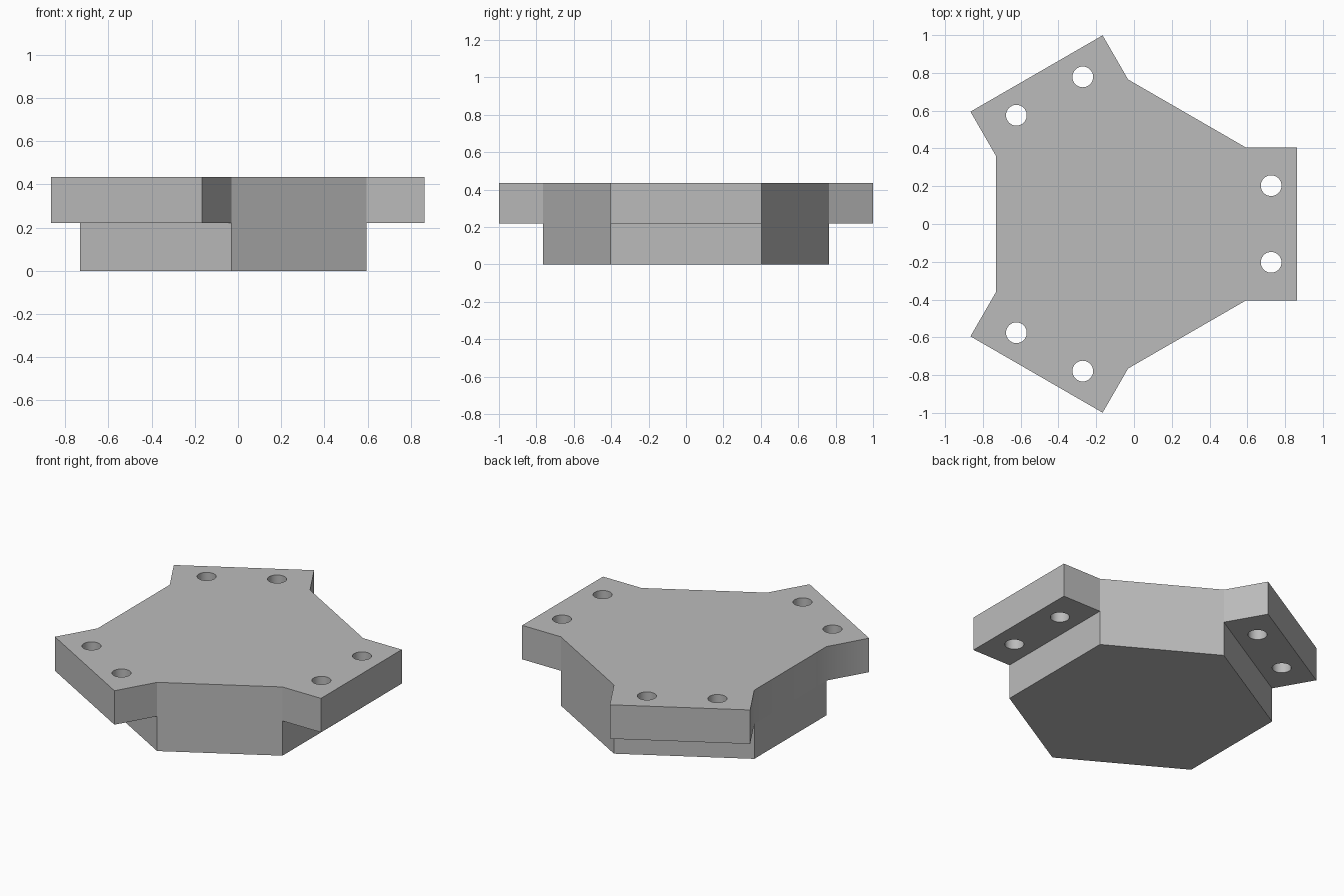
import bpy, bmesh
from math import cos, sin, pi, atan2
from mathutils import Matrix, Vector

if "Cube" in bpy.data.objects:
    bpy.data.objects.remove(bpy.data.objects["Cube"])

CENTRE_X = -0.056       # axis of the three-fold symmetry
HALF_WIDTH = 0.404      # half width of a mounting tab
BODY_REACH = 0.65       # axis to the wide side of the body
TAB_REACH = 0.92        # axis to the tab end
HOLE_REACH, HOLE_HALF_GAP, HOLE_RADIUS = 0.782, 0.203, 0.055
SHELF_Z, TOP_Z = 0.22, 0.435


def turned(x, y, step):
    """Point turned by a third of a circle per step about the symmetry axis."""
    p = Matrix.Rotation(step * 2 * pi / 3, 3, 'Z') @ Vector((x, y, 0))
    return p + Vector((CENTRE_X, 0, 0))


def extrude_up(bm, face, height):
    new = bmesh.ops.extrude_face_region(bm, geom=[face])["geom"]
    bmesh.ops.translate(bm, vec=(0, 0, height),
                        verts=[g for g in new if isinstance(g, bmesh.types.BMVert)])
    return next(g for g in new if isinstance(g, bmesh.types.BMFace))


def add_object(name, bm):
    mesh = bpy.data.meshes.new(name)
    bm.to_mesh(mesh)
    bm.free()
    obj = bpy.data.objects.new(name, mesh)
    bpy.context.collection.objects.link(obj)
    return obj


grey = bpy.data.materials.new("plain grey")
grey.use_nodes = True
colour = (0.5, 0.5, 0.5, 1)
grey.diffuse_color = colour
grey.node_tree.nodes["Principled BSDF"].inputs["Base Color"].default_value = colour

# Six-sided body in two storeys
bm = bmesh.new()
corners = [turned(BODY_REACH, s * HALF_WIDTH, i) for i in range(3) for s in (-1, 1)]
base = bm.faces.new([bm.verts.new(c) for c in corners])
shelf = extrude_up(bm, base, SHELF_Z)
extrude_up(bm, shelf, TOP_Z - SHELF_Z)
# The extruded storeys leave the base cap behind only when it is open
bmesh.ops.holes_fill(bm, edges=[e for e in bm.edges if e.is_boundary], sides=0)
bmesh.ops.recalc_face_normals(bm, faces=bm.faces)
bm.normal_update()

# Mounting tabs pulled out of the upper wide sides
for face in list(bm.faces):
    n = face.normal
    is_wide = abs(n.z) < 0.1 and cos(3 * atan2(n.y, n.x)) > 0
    if is_wide and face.calc_center_median().z > SHELF_Z:
        out = n.copy() * (TAB_REACH - BODY_REACH)
        tab = bmesh.ops.extrude_discrete_faces(bm, faces=[face])["faces"][0]
        bmesh.ops.translate(bm, vec=out, verts=tab.verts)
bmesh.ops.dissolve_limit(bm, angle_limit=0.01, verts=bm.verts, edges=bm.edges)
bmesh.ops.recalc_face_normals(bm, faces=bm.faces)
bracket = add_object("three_tab_bracket", bm)
bracket.data.materials.append(grey)

# Two bolt holes through each tab
bm = bmesh.new()
for i in range(3):
    for s in (-1, 1):
        spot = turned(HOLE_REACH, s * HOLE_HALF_GAP, i)
        spot.z = (SHELF_Z + TOP_Z) / 2
        bmesh.ops.create_cone(bm, cap_ends=True, segments=32, radius1=HOLE_RADIUS,
                              radius2=HOLE_RADIUS, depth=0.3,
                              matrix=Matrix.Translation(spot))
cutter = add_object("bolt_hole_cutter", bm)
cutter.hide_render = True
cutter.data.materials.append(grey)
cut = bracket.modifiers.new("bolt holes", 'BOOLEAN')
cut.operation = 'DIFFERENCE'
cut.solver = 'EXACT'
cut.object = cutter

# Bake the holes, drop the cutter, smooth only the hole walls
bpy.context.view_layer.objects.active = bracket
bracket.select_set(True)
bpy.ops.object.modifier_apply(modifier=cut.name)
bpy.data.objects.remove(cutter)
bpy.ops.object.shade_smooth_by_angle(angle=pi / 6)
